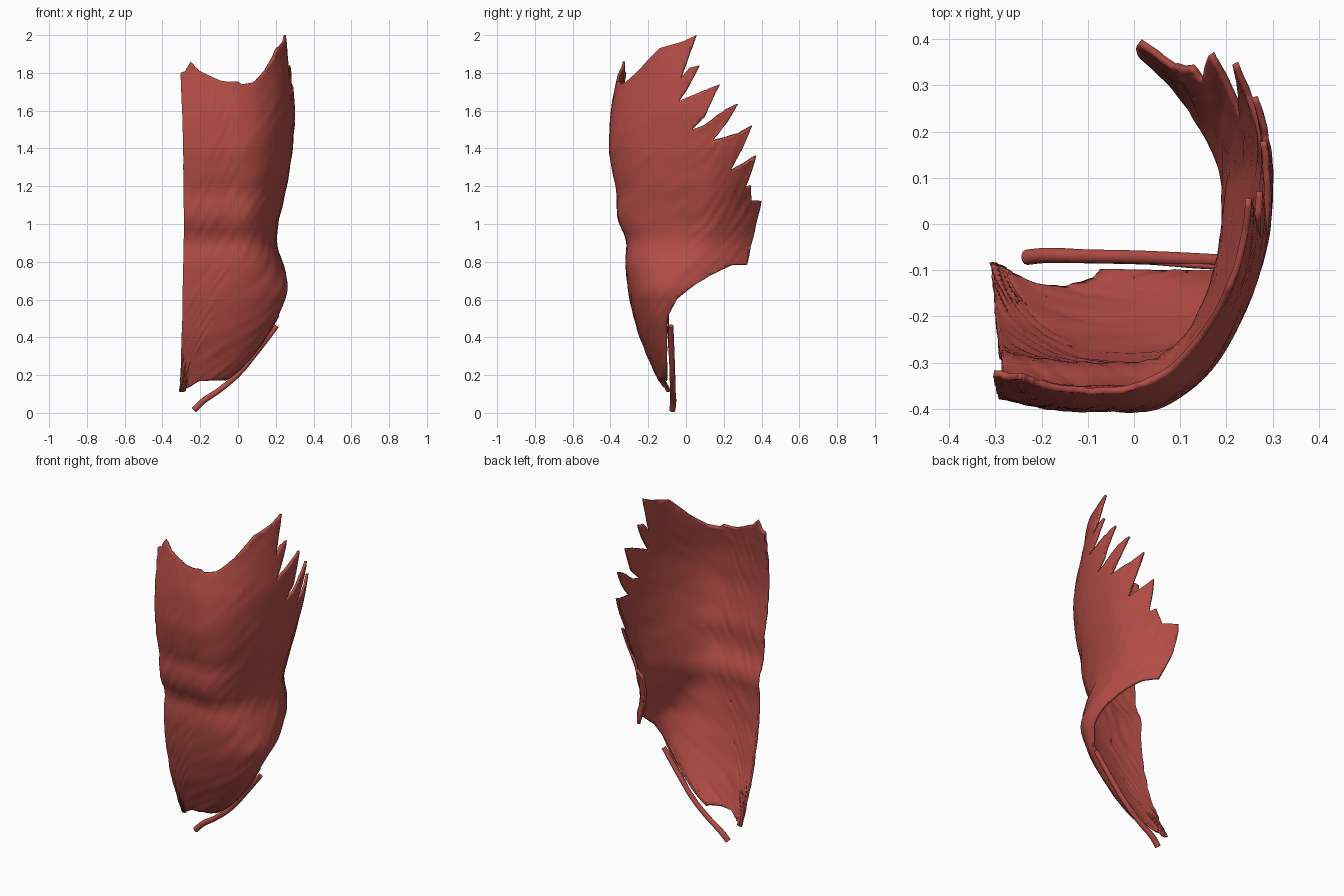
import bpy, bmesh, math
from mathutils import Vector, noise

cube = bpy.data.objects.get("Cube")
if cube:
    bpy.data.objects.remove(cube, do_unlink=True)

red = bpy.data.materials.new("muscle red")
red.use_nodes = True
colour = (0.45, 0.072, 0.06, 1)
red.diffuse_color = colour
red.node_tree.nodes["Principled BSDF"].inputs["Base Color"].default_value = colour

# Shape of the wall by height: (z, value)
FRONT_Y = [(.1, -.12), (.2, -.17), (.4, -.25), (.6, -.3), (.8, -.322), (.92, -.31), (1, -.355),
           (1.08, -.368), (1.16, -.362), (1.25, -.385), (1.4, -.408), (1.6, -.398), (1.8, -.36),
           (2, -.335)]
SIDE_X = [(.1, -.2), (.17, -.06), (.24, .03), (.36, .12), (.5, .21), (.65, .268), (.75, .25),
          (.9, .203), (1, .21), (1.2, .26), (1.4, .29), (1.6, .303), (1.8, .287), (2, .255)]
SIDE_Y = [(.5, -.1), (.65, -.08), (.8, 0), (1, .08), (1.4, .1)]
BEND_X = [(.1, -.28), (.25, -.24), (.8, 0), (1.5, 0), (1.8, -.1)]
CURL = [(.8, .22), (1.1, .24), (1.36, .13), (1.6, .1)]
LEFT_X = [(.1, -.308), (.5, -.295), (1, -.286), (1.5, -.292), (1.8, -.305)]
BACK_Y = 0.405


def lookup(table, z):
    if z <= table[0][0]:
        return table[0][1]
    for (a, p), (b, q) in zip(table, table[1:]):
        if z <= b:
            return p + (q - p) * (z - a) / (b - a)
    return table[-1][1]


def smooth(table, z):
    return sum(lookup(table, z + d) for d in (-.03, 0, .03)) / 3


def section(z):
    return [smooth(t, z) for t in (FRONT_Y, SIDE_X, SIDE_Y, BEND_X, CURL, LEFT_X)]


def wall(s, z):
    """Front for s in -1..0, flank bend for 0..1, back for 1..2."""
    front, side, side_y, bend, curl, left = section(z)
    if s < 0:
        x, y = left + (bend - left) * (s + 1), front
    elif s < 1:
        a = s * math.pi / 2
        x = bend + (side - bend) * math.sin(a)
        y = side_y - (side_y - front) * math.cos(a)
    else:
        t = s - 1
        x, y = side - curl * t * t, side_y + (BACK_Y - side_y) * t
    y += .03 * (max(0, -.1 - x) / .2) ** 2
    return Vector((x, y, z))


def by_x(x, z):
    front, side, side_y, bend, curl, left = section(z)
    if x < bend:
        return ((x - left) / (bend - left) - 1, z)
    return (math.asin(min(1, (x - bend) / (side - bend))) * 2 / math.pi, z)


def by_y(y, z):
    front, side, side_y, bend, curl, left = section(z)
    if y > side_y:
        return (1 + (y - side_y) / (BACK_Y - side_y), z)
    return (math.acos(min(1, (side_y - y) / (side_y - front))) * 2 / math.pi, z)


# Outline of the sheet: lower edge, toothed back edge, upper edge
lower_front = [(-.285, .112), (-.25, .14), (-.21, .165), (-.15, .172)]
lower_groin = [(1, .17), (1, .25), (1, .36), (1, .5)]
back_edge = [(-.05, .6), (.05, .68), (.15, .74), (.25, .785), (.325, .785), (.342, .88),
             (.365, .96), (.4, 1.12), (.345, 1.12), (.345, 1.2), (.315, 1.19), (.375, 1.36),
             (.33, 1.33), (.235, 1.28), (.3, 1.4), (.35, 1.52), (.28, 1.48), (.14, 1.44),
             (.22, 1.54), (.28, 1.64), (.2, 1.6), (.03, 1.5), (.12, 1.62), (.18, 1.74),
             (.1, 1.71), (-.04, 1.65), (.02, 1.74), (.07, 1.84), (.02, 1.83), (-.03, 1.77),
             (.01, 1.88), (.055, 2), (-.02, 1.965), (-.14, 1.93), (-.2, 1.87), (-.25, 1.815)]
upper_front = [(.1, 1.765), (.08, 1.75), (.02, 1.74), (0, 1.755), (-.06, 1.755),
               (-.14, 1.78), (-.21, 1.815), (-.25, 1.86), (-.28, 1.81)]
outline = ([(-1, .11)] + [by_x(*p) for p in lower_front] + lower_groin
           + [by_y(*p) for p in back_edge] + [by_x(*p) for p in upper_front] + [(-1, 1.8)])

# Flat sheet, cut into a fine grid
bm = bmesh.new()
bm.faces.new([bm.verts.new((s, 0, z)) for s, z in outline])
bm.normal_update()
bmesh.ops.triangulate(bm, faces=bm.faces[:], ngon_method='EAR_CLIP')


def slice_sheet(axis, start, stop, step):
    for i in range(int((stop - start) / step)):
        point = axis * (start + step * (i + .5))
        bmesh.ops.bisect_plane(bm, geom=bm.verts[:] + bm.edges[:] + bm.faces[:], dist=1e-5,
                               plane_co=point, plane_no=axis)


slice_sheet(Vector((1, 0, 0)), -1, 2, .04)
slice_sheet(Vector((0, 0, 1)), .1, 2, .02)
bmesh.ops.remove_doubles(bm, verts=bm.verts[:], dist=.004)

# Bend the sheet into the body wall and add the fibre ridges
flat = [(v, v.co.x, v.co.z) for v in bm.verts]
for v, s, z in flat:
    v.co = wall(s, z)
bm.normal_update()
for v, s, z in flat:
    across, along = .32 * s - .6 * z, .24 * s + .8 * z
    v.co += v.normal * .005 * noise.noise(Vector((across * 36, along * 5, 0)))
mesh = bpy.data.meshes.new("abdominal_sheet")
bm.to_mesh(mesh)
bm.free()
mesh.materials.append(red)
sheet = bpy.data.objects.new("abdominal_sheet", mesh)
bpy.context.collection.objects.link(sheet)
thick = sheet.modifiers.new("thickness", 'SOLIDIFY')
thick.thickness = .014
thick.offset = -1


# Groin ligament cords
def cord(name, points, radius):
    data = bpy.data.curves.new(name, 'CURVE')
    data.dimensions = '3D'
    data.bevel_depth = radius
    data.bevel_resolution = 3
    data.use_fill_caps = True
    spline = data.splines.new('BEZIER')
    spline.bezier_points.add(len(points) - 1)
    for bp, (x, y, z, r) in zip(spline.bezier_points, points):
        bp.co = (x, y, z)
        bp.radius = r
        bp.handle_left_type = bp.handle_right_type = 'AUTO'
    data.materials.append(red)
    ob = bpy.data.objects.new(name, data)
    bpy.context.collection.objects.link(ob)


cord("groin_ligament", [(-.232, -.072, .015, 1.1), (-.19, -.068, .058, 1.1), (-.1, -.07, .12, 1),
                        (0, -.072, .205, 1), (.1, -.076, .325, 1), (.205, -.08, .46, .9)], .015)
cord("ligament_strand", [(.05, -.085, .27, .7), (.13, -.09, .375, 1), (.215, -.096, .515, .8)], .006)

# Smooth shading
bpy.ops.object.select_all(action='DESELECT')
sheet.select_set(True)
bpy.context.view_layer.objects.active = sheet
bpy.ops.object.shade_smooth_by_angle(angle=math.radians(40))
